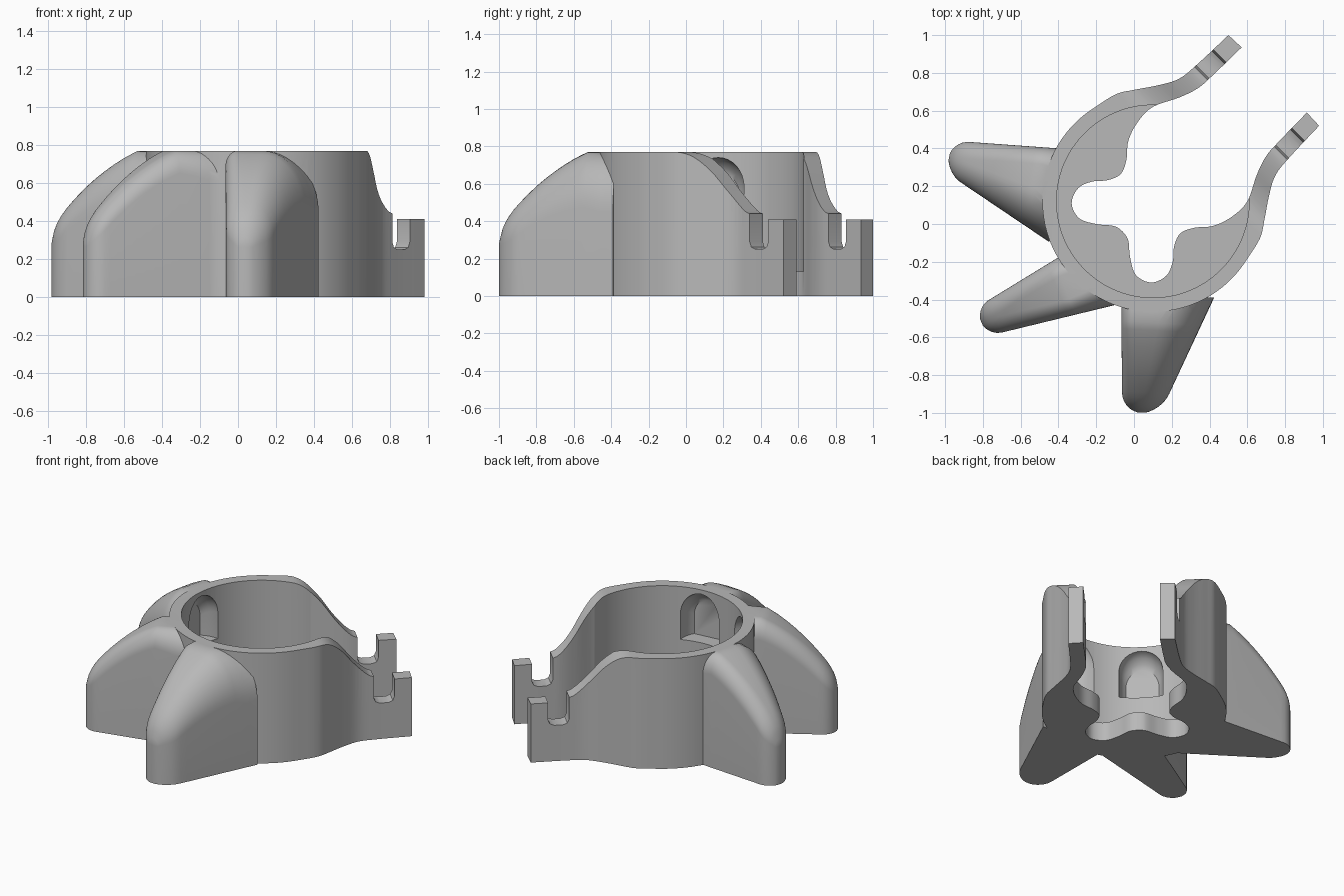
import bpy, bmesh, math
from mathutils import Vector

cube = bpy.data.objects.get("Cube")
if cube:
    bpy.data.objects.remove(cube)

CENTRE = Vector((0.10, 0.12))
TOP, FLOOR = 0.77, 0.13

grey = bpy.data.materials.new("plain grey")
grey.use_nodes = True
colour = (0.48, 0.48, 0.48, 1)
grey.diffuse_color = colour
grey.node_tree.nodes["Principled BSDF"].inputs["Base Color"].default_value = colour


def make_object(name, bm):
    bmesh.ops.recalc_face_normals(bm, faces=bm.faces)
    mesh = bpy.data.meshes.new(name)
    bm.to_mesh(mesh)
    bm.free()
    mesh.materials.append(grey)
    obj = bpy.data.objects.new(name, mesh)
    bpy.context.collection.objects.link(obj)
    return obj


def loft(name, rings):
    """Skin matching closed rings of points and cap both ends."""
    bm = bmesh.new()
    loops = [[bm.verts.new(p) for p in ring] for ring in rings]
    n = len(loops[0])
    for a, b in zip(loops, loops[1:]):
        for i in range(n):
            j = (i + 1) % n
            bm.faces.new((a[i], a[j], b[j], b[i]))
    bm.faces.new(loops[0])
    bm.faces.new(loops[-1])
    return make_object(name, bm)


def prism(name, outline, z0, z1):
    return loft(name, [[(x, y, z) for x, y in outline] for z in (z0, z1)])


def spline(points, steps=5):
    """Smooth curve through the points."""
    pts = [Vector(p) for p in points]
    pts = [2 * pts[0] - pts[1]] + pts + [2 * pts[-1] - pts[-2]]
    out = []
    for a, b, c, d in zip(pts, pts[1:], pts[2:], pts[3:]):
        for k in range(steps):
            t = k / steps
            out.append(0.5 * (2 * b + (c - a) * t + (2 * a - 5 * b + 4 * c - d) * t**2
                              + (3 * b - a - 3 * c + d) * t**3))
    return out + [pts[-2]]


def mirrored(p):
    """Reflect across the diagonal through the ring centre."""
    q = Vector(p) - CENTRE
    return CENTRE + Vector((q.y, q.x))


def polar(radius, degrees):
    a = math.radians(degrees)
    return CENTRE + radius * Vector((math.cos(a), math.sin(a)))


def combine(target, tool, operation):
    mod = target.modifiers.new("combine", "BOOLEAN")
    mod.operation, mod.solver, mod.object = operation, "EXACT", tool
    bpy.context.view_layer.objects.active = target
    bpy.ops.object.modifier_apply(modifier=mod.name)
    bpy.data.objects.remove(tool)


# Clip body: round back, two wavy arms, lobed opening
arc = [polar(0.585, a) for a in range(225, 124, -4)]
arm_outer = spline([arc[-1], (-0.10, 0.685), (0.0, 0.71), (0.13, 0.735),
                    (0.24, 0.77), (0.34, 0.85), (0.50, 1.0)])
arm_inner = spline([(0.57, 0.935), (0.42, 0.79), (0.34, 0.72), (0.24, 0.67),
                    (0.10, 0.62), (0.02, 0.54), (-0.03, 0.44), (-0.04, 0.34),
                    (-0.07, 0.265), (-0.14, 0.232), (-0.22, 0.225), (-0.295, 0.19),
                    (-0.33, 0.11), (-0.29, 0.03), (-0.20, 0.0), (-0.12, -0.008),
                    (-0.087, -0.019), (-0.06, -0.04)])
half = arc + arm_outer[1:] + arm_inner
body = prism("clip_body", half + [mirrored(p) for p in reversed(half[1:])], 0, TOP)


# Fins: blades with an off-centre rounded ridge, wider on one flank than the other
def fin(name, root, tip, tip_width, flank_widths):
    root, tip = Vector(root), Vector(tip)
    length = (tip - root).length
    axis = (tip - root) / length
    side = Vector((-axis.y, axis.x))
    heights = spline([(0, 0.28), (0.02, 0.36), (0.05, 0.42), (0.10, 0.485), (0.20, 0.585),
                      (0.30, 0.665), (0.40, 0.73), (0.48, TOP)])

    def height(t):
        for a, b in zip(heights, heights[1:]):
            if t <= b.x:
                return a.y + (b.y - a.y) * (t - a.x) / (b.x - a.x)
        return TOP

    def flank(t, root_width, sign):
        """Points from the foot of one flank up to the ridge."""
        width = tip_width + (root_width - tip_width) * t / length
        if t < tip_width:
            width *= math.sqrt(1 - (1 - t / tip_width) ** 2)
        flat = min(0.5 * width, 0.065) * min(t / 0.48, 1)
        r = width - flat
        drop = min(r * 1.3, 0.32)
        arch = [math.pi / 2 * k / 10 for k in range(11)]
        return [(sign * width, 0)] + [(sign * (flat + r * math.cos(a)),
                                       height(t) - drop + drop * math.sin(a)) for a in arch]

    rings = []
    for t in [0.002, 0.008, 0.02, 0.035, 0.055, 0.08, 0.11, 0.15, 0.2,
              0.25, 0.3, 0.35, 0.4, 0.44, 0.48, length, length + 0.07]:
        profile = (flank(t, flank_widths[0], -1) + [(0, height(t))]
                   + flank(t, flank_widths[1], 1)[::-1])
        base = tip - axis * t
        rings.append([(*(base + side * s), z) for s, z in profile])
    return loft(name, rings)


for args in [("side_fin", (-0.447, 0.24), (-0.98, 0.358), 0.085, (0.165, 0.30)),
             ("middle_fin", (-0.22, -0.275), (-0.81, -0.52), 0.08, (0.18, 0.18)),
             ("front_fin", (0.068, -0.44), (0.037, -1.0), 0.10, (0.135, 0.325))]:
    combine(body, fin(*args), "UNION")

# Round cavity above the floor
combine(body, prism("cavity", [polar(0.51, a) for a in range(0, 360, 4)], FLOOR, 1), "DIFFERENCE")

# Arm tops: sweeping slope, rounded slot and end post
slope = spline([(0.40, TOP + 0.002), (0.47, 0.765), (0.53, 0.735), (0.60, 0.665),
                (0.67, 0.57), (0.73, 0.50), (0.78, 0.455), (0.815, 0.44)])
slot = [(0.815, 0.29), (0.827, 0.262), (0.855, 0.25), (0.91, 0.25),
        (0.938, 0.262), (0.95, 0.29), (0.95, 0.41), (1.2, 0.41), (1.2, 1), (0.40, 1)]
r2 = math.sqrt(0.5)
combine(body, loft("arm_cutter", [[((u - v) * r2, (u + v) * r2, z) for u, z in slope + slot]
                                  for v in (-1, 1)]), "DIFFERENCE")

# Arched pockets in the cavity wall, behind the fins
for angle in (174, 225, 276):
    out = polar(1, angle) - CENTRE
    side = Vector((-out.y, out.x))
    arch = [(-0.14, 0.40)] + [(0.14 * math.cos(a), 0.58 + 0.16 * math.sin(a))
                              for a in [math.pi * (1 - k / 16) for k in range(17)]] + [(0.14, 0.40)]
    rings = [[(*(CENTRE + out * d + side * s * scale), 0.40 + (z - 0.40) * scale) for s, z in arch]
             for d, scale in ((0.40, 1), (0.52, 1), (0.56, 0.94), (0.59, 0.85), (0.61, 0.75))]
    combine(body, loft("pocket", rings), "DIFFERENCE")

# Smooth shading with crisp edges
bpy.ops.object.select_all(action="DESELECT")
body.select_set(True)
bpy.context.view_layer.objects.active = body
bpy.ops.object.shade_smooth_by_angle(angle=math.radians(35))
